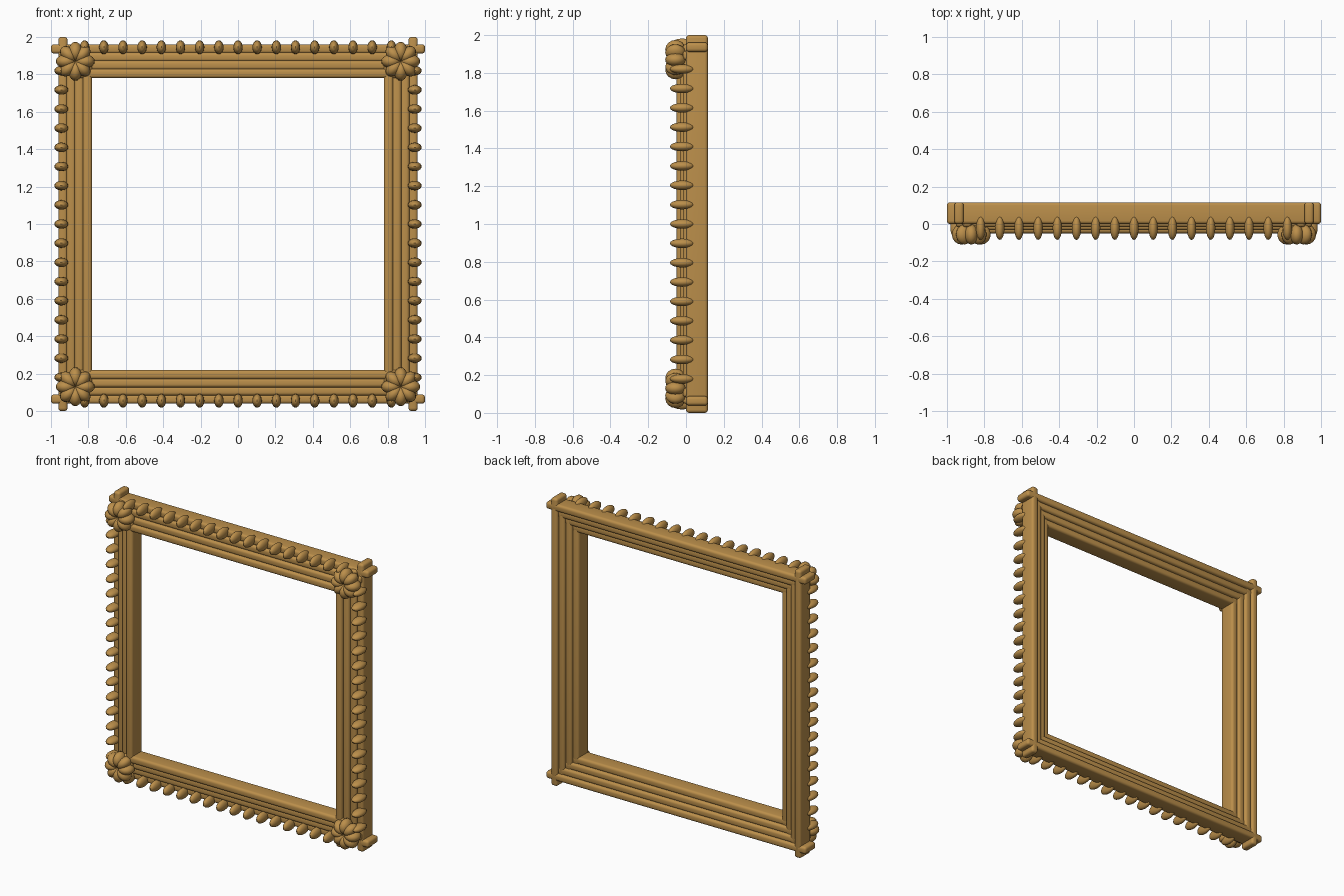
import bpy, bmesh, math
from mathutils import Matrix, Vector

if "Cube" in bpy.data.objects:
    bpy.data.objects.remove(bpy.data.objects["Cube"])

gold = bpy.data.materials.new("antique gold")
gold.diffuse_color = (0.50, 0.275, 0.07, 1)
gold.use_nodes = True
gold.node_tree.nodes["Principled BSDF"].inputs["Base Color"].default_value = gold.diffuse_color


def finish(bm, name, angle=40):
    """Turn a bmesh into a named, smooth-shaded gold object."""
    mesh = bpy.data.meshes.new(name)
    bm.to_mesh(mesh)
    bm.free()
    mesh.materials.append(gold)
    obj = bpy.data.objects.new(name, mesh)
    bpy.context.collection.objects.link(obj)
    bpy.context.view_layer.objects.active = obj
    obj.select_set(True)
    bpy.ops.object.shade_smooth_by_angle(angle=math.radians(angle))
    obj.select_set(False)
    return obj


def bar(name, centre, size, radius=0.017):
    """Box with generously rounded edges."""
    bm = bmesh.new()
    bmesh.ops.create_cube(bm, size=1, matrix=Matrix.Translation(centre) @ Matrix.Diagonal((*size, 1)))
    bmesh.ops.bevel(bm, geom=bm.edges[:], offset=radius, segments=4, profile=0.5, affect='EDGES')
    return finish(bm, name)


def add_ellipsoid(bm, matrix, radii, segments=16, rings=10):
    bmesh.ops.create_uvsphere(bm, u_segments=segments, v_segments=rings, radius=1,
                              matrix=matrix @ Matrix.Diagonal((*radii, 1)))


# Moulding: four nested rings of overlapping bars, each stepped forward
WIDTH, DEPTH, STEP = 0.05, 0.116, 0.0165
for ring in range(4):
    offset = 0.936 - 0.0437 * ring
    length = 2 * (offset + 0.064 - 0.004 * ring)
    y = 0.058 - STEP * ring
    for side, word in ((-1, "lower"), (1, "upper")):
        bar(f"{word}_rail_{ring + 1}", (0, y, 1 + side * offset), (length, DEPTH, WIDTH))
    for side, word in ((-1, "left"), (1, "right")):
        bar(f"{word}_stile_{ring + 1}", (side * offset, y, 1), (WIDTH, DEPTH, length))

# Beading: a row of ellipsoids on each outer edge
for turn, word in enumerate(("right", "upper", "left", "lower")):
    bm = bmesh.new()
    spin = Matrix.Translation((0, 0, 1)) @ Matrix.Rotation(-turn * math.pi / 2, 4, 'Y')
    for i in range(-8, 9):
        place = spin @ Matrix.Translation((0.945, -0.02, i * 0.1025))
        add_ellipsoid(bm, place, (0.037, 0.065, 0.025))
    finish(bm, f"{word}_beading")

# Corner rosettes: eight plump petals meeting at the middle
for sx, xword in ((-1, "left"), (1, "right")):
    for sz, zword in ((-1, "lower"), (1, "upper")):
        bm = bmesh.new()
        base = Matrix.Translation((sx * 0.87, -0.056, 1 + sz * 0.87))
        for k in range(8):
            petal = base @ Matrix.Rotation(k * math.pi / 4, 4, 'Y') @ Matrix.Translation((0.052, 0, 0))
            add_ellipsoid(bm, petal, (0.052, 0.054, 0.036))
        finish(bm, f"{zword}_{xword}_rosette")
